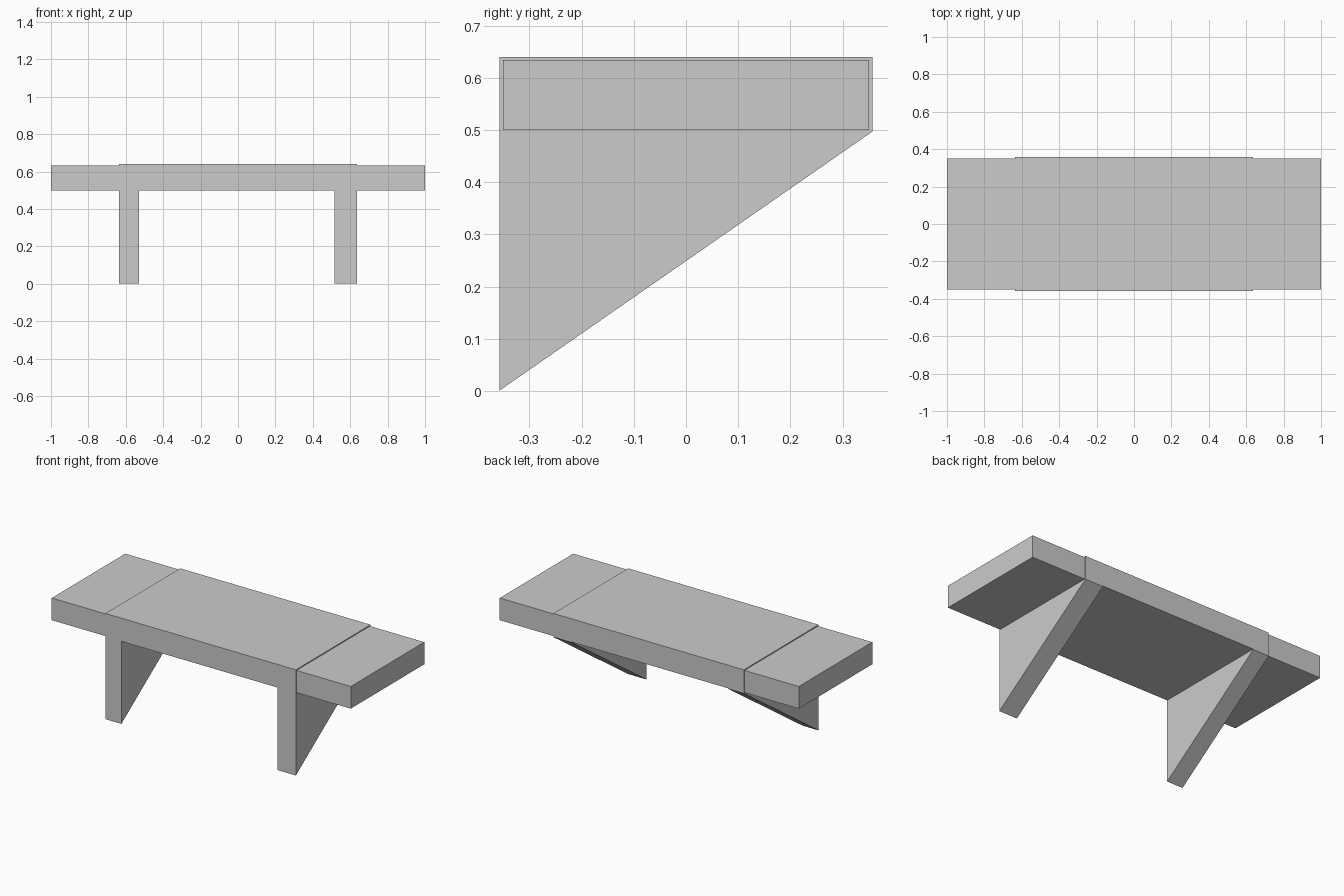
import bpy, bmesh
from mathutils import Vector

if "Cube" in bpy.data.objects:
    bpy.data.objects.remove(bpy.data.objects["Cube"])

DEPTH = 0.357      # half depth of the bracket frame
TOP, UNDER = 0.64, 0.50


def extruded(name, profile, half_depth, slope=None):
    """Extrude an (x, z) outline along y; optionally trim below a sloped plane."""
    bm = bmesh.new()
    face = bm.faces.new([bm.verts.new((x, -half_depth, z)) for x, z in profile])
    out = bmesh.ops.extrude_face_region(bm, geom=[face])
    verts = [v for v in out["geom"] if isinstance(v, bmesh.types.BMVert)]
    bmesh.ops.translate(bm, verts=verts, vec=(0, 2 * half_depth, 0))
    if slope:
        a, b = (Vector((0, *p)) for p in slope)
        d = b - a
        geom = bm.verts[:] + bm.edges[:] + bm.faces[:]
        cut = bmesh.ops.bisect_plane(bm, geom=geom, plane_co=a,
                                     plane_no=(0, d.z, -d.y), clear_outer=True)
        edges = [e for e in cut["geom_cut"] if isinstance(e, bmesh.types.BMEdge)]
        bmesh.ops.holes_fill(bm, edges=edges, sides=0)
    bmesh.ops.recalc_face_normals(bm, faces=bm.faces[:])
    mesh = bpy.data.meshes.new(name)
    bm.to_mesh(mesh)
    bm.free()
    obj = bpy.data.objects.new(name, mesh)
    bpy.context.collection.objects.link(obj)
    return obj


# Middle shelf with two legs, the legs trimmed into triangular brackets
shelf = extruded("bracket_shelf",
                 [(-0.637, 0), (-0.53, 0), (-0.53, UNDER), (0.515, UNDER),
                  (0.515, 0), (0.637, 0), (0.637, TOP), (-0.637, TOP)],
                 DEPTH, slope=((-DEPTH, 0.001), (DEPTH, 0.497)))

# Slightly thinner board ends, fused into the shelf
for side, name in ((-1, "left_board_end"), (1, "right_board_end")):
    end = extruded(name, [(side * 0.6, UNDER), (side, UNDER),
                          (side, 0.634), (side * 0.6, 0.634)], 0.351)
    end.hide_render = True
    end.hide_set(True)
    fuse = shelf.modifiers.new(name, "BOOLEAN")
    fuse.operation = "UNION"
    fuse.solver = "EXACT"
    fuse.object = end
